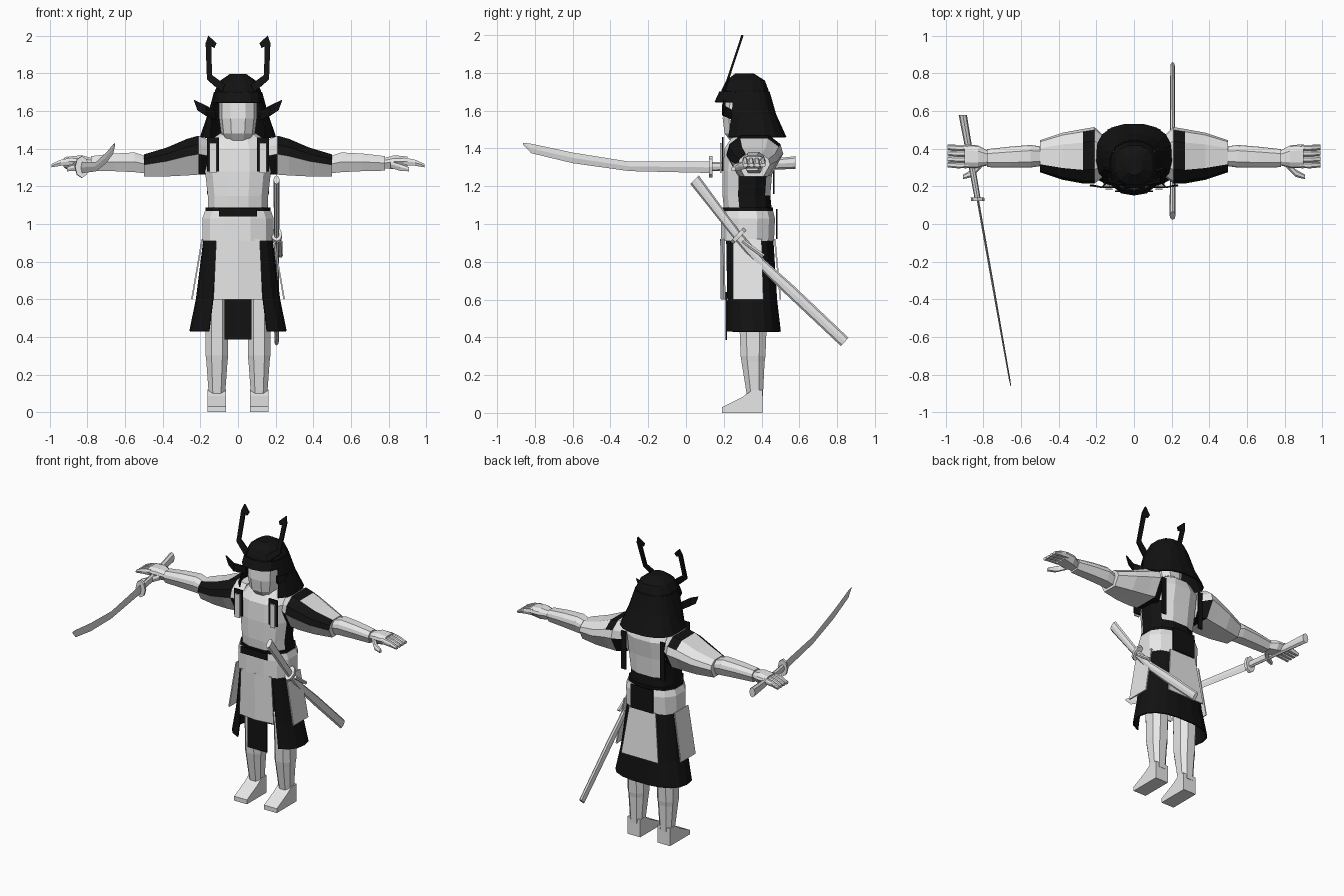
import bpy, bmesh, math
from mathutils import Vector

cube = bpy.data.objects.get("Cube")
if cube:
    bpy.data.objects.remove(cube, do_unlink=True)


def material(name, value):
    m = bpy.data.materials.new(name)
    m.use_nodes = True
    colour = (value, value, value, 1)
    m.diffuse_color = colour
    m.node_tree.nodes["Principled BSDF"].inputs["Base Color"].default_value = colour
    return m


PALE = material("pale grey", 0.8)
BLACK = material("black", 0.006)


def finish(name, bm, mats, mirror, thick=0):
    bmesh.ops.recalc_face_normals(bm, faces=bm.faces)
    mesh = bpy.data.meshes.new(name)
    bm.to_mesh(mesh)
    bm.free()
    for m in mats:
        mesh.materials.append(m)
    ob = bpy.data.objects.new(name, mesh)
    bpy.context.scene.collection.objects.link(ob)
    if thick:
        solid = ob.modifiers.new("thickness", "SOLIDIFY")
        solid.thickness = thick
        solid.offset = 0
    if mirror:
        ob.modifiers.new("mirror", "MIRROR")
    return ob


def loft(name, rows, mats=(PALE,), rule=None, closed=True, mirror=False):
    """Bridge rows of points: a capped solid, or a thin open sheet."""
    bm = bmesh.new()
    rings = [[bm.verts.new(p) for p in row] for row in rows]
    n = len(rings[0])
    for a, b in zip(rings, rings[1:]):
        for i in range(n if closed else n - 1):
            j = (i + 1) % n
            bm.faces.new((a[i], a[j], b[j], b[i]))
    if closed:
        bm.faces.new(rings[0])
        bm.faces.new(rings[-1])
    if rule:
        for f in bm.faces:
            f.material_index = int(rule(f.calc_center_median()))
    return finish(name, bm, mats, mirror, 0 if closed else 0.008)


def arc(z, rx, front, back, n, a, b, cx=0):
    """Points on a squarish oval; the angle is measured from the front."""
    pts = []
    for i in range(n):
        t = math.radians(a + (b - a) * i / (n - 1))
        s, c = (math.copysign(abs(v) ** 0.8, v) for v in (math.sin(t), math.cos(t)))
        pts.append((cx + rx * s, (front + back) / 2 - (back - front) / 2 * c, z))
    return pts


def oval(z, rx, front, back, n=12, cx=0):
    step = 360 / n
    return arc(z, rx, front, back, n, step / 2, 360 - step / 2, cx)


def rod(name, rows, up=(0, 0, 1), n=8, mats=(PALE,), mirror=False):
    """Oval rod; each row is x, y, z, half height along up, half width in x."""
    up = Vector(up).normalized()
    rings = []
    for x, y, z, h, w in rows:
        turn = [2 * math.pi * i / n for i in range(n)]
        rings.append([Vector((x + w * math.cos(t), y, z)) + up * h * math.sin(t) for t in turn])
    return loft(name, rings, mats, mirror=mirror)


def panel(name, top, bottom, mat, mirror=False):
    return loft(name, (top, bottom), (mat,), closed=False, mirror=mirror)


def flat(name, x0, x1, z0, z1, y, mat, mirror=False):
    return panel(name, [(x0, y, z1), (x1, y, z1)], [(x0, y, z0), (x1, y, z0)], mat, mirror)


# Torso with dark sides and lower back
def torso_dark(c):
    low_back = c.z < 1.16 and c.y > 0.27
    flank = abs(c.x) > 0.13 and 0.28 < c.y < 0.42 and c.z < 1.27
    return low_back or flank


loft("torso", [oval(*r) for r in (
    (1.05, .165, .2, .46), (1.15, .165, .19, .45), (1.28, .18, .19, .46),
    (1.4, .18, .2, .48), (1.46, .13, .24, .46), (1.5, .07, .27, .41))],
    (PALE, BLACK), torso_dark)
flat("chest_strap", .1, .165, 1.28, 1.46, .195, BLACK, True)
flat("strap_tab", .115, .152, 1.27, 1.43, .185, PALE, True)
flat("back_strap", .13, .165, 1.16, 1.42, .465, BLACK, True)

# Belt, cord and rear knot
loft("belt", [oval(*r) for r in ((.91, .195, .18, .47), (1.03, .195, .18, .475), (1.07, .18, .185, .465))])
loft("belt_cord", [oval(z, .178, .186, .465) for z in (1.06, 1.088)], (BLACK,))
flat("front_cord", -.1, .1, 1.04, 1.085, .175, BLACK)
flat("rear_knot", -.085, .085, .92, 1.08, .48, BLACK)

# Skirt, open at the front, with hanging panels
loft("skirt", [arc(z, rx, f, b, 16, 32, 328) for z, rx, f, b in (
    (.92, .18, .2, .46), (.6, .22, .205, .48), (.43, .255, .2, .5))], (BLACK,), closed=False)
panel("front_apron", [(-.115, .2, .92), (0, .185, .92), (.115, .2, .92)],
      [(-.13, .205, .6), (0, .188, .6), (.13, .205, .6)], PALE)
panel("rear_apron", [(-.1, .47, .92), (.1, .47, .92)], [(-.14, .5, .6), (.14, .5, .6)], PALE)
panel("side_apron", [(.19, .25, .92), (.19, .4, .92)], [(.245, .25, .6), (.245, .41, .6)], PALE, True)
flat("loin_cloth", -.072, .072, .385, .64, .212, BLACK)

# Legs and feet
loft("leg", [oval(z, rx, f, b, 8, .112) for z, rx, f, b in (
    (.62, .065, .27, .43), (.42, .064, .28, .43), (.3, .064, .285, .425),
    (.27, .06, .29, .42), (.09, .046, .32, .41))], mirror=True)
foot = ((.19, 0), (.19, .03), (.3, .085), (.35, .12), (.405, .12), (.405, 0))
loft("foot", [[(x, y, z) for y, z in foot] for x in (.065, .162)], mirror=True)

# Arms: faceted sections along x
SECTION = ((-1, .1), (-.9, .55), (-.5, .95), (.5, .95), (.9, .55), (1, .1), (.6, -.85), (-.6, -.85))


def limb(name, rows, mats=(PALE,), rule=None):
    rings = [[(x, y + ry * u, z + rz * v) for u, v in SECTION] for x, y, z, ry, rz in rows]
    return loft(name, rings, mats, rule, mirror=True)


def sleeve_dark(c):
    top_band = .2 < c.x < .27 and c.z > 1.38 and c.y < .47
    front_band = c.x > .2 and c.y < .3 and c.z > 1.32
    under = c.x < .2 and c.z < 1.34
    return top_band or front_band or under


limb("sleeve", ((.15, .36, 1.35, .1, .1), (.21, .365, 1.36, .15, .115), (.27, .36, 1.35, .145, .108),
                (.38, .36, 1.325, .125, .085), (.5, .36, 1.308, .085, .065)),
     (PALE, BLACK), sleeve_dark)
limb("forearm", ((.48, .36, 1.31, .05, .05), (.55, .36, 1.325, .06, .058),
                 (.66, .355, 1.325, .056, .052), (.78, .35, 1.32, .048, .043)))
limb("palm", ((.77, .35, 1.32, .036, .03), (.83, .358, 1.327, .06, .04), (.9, .36, 1.33, .064, .03)))
for i in range(4):
    y = .312 + .031 * i
    limb("finger", ((.88, y, 1.332, .015, .022), (.94, y, 1.325, .016, .018), (.99, y + .003, 1.31, .014, .01)))
limb("thumb", ((.81, .32, 1.315, .022, .02), (.86, .27, 1.3, .02, .02), (.91, .25, 1.29, .012, .012)))

# Head and helmet
loft("head", [oval(z, rx, f, b, 10) for z, rx, f, b in (
    (1.43, .06, .24, .38), (1.48, .09, .2, .4), (1.56, .1, .19, .4), (1.67, .1, .2, .4))])
loft("helmet_dome", [oval(*r) for r in (
    (1.65, .125, .185, .44), (1.71, .125, .185, .44), (1.76, .1, .21, .42), (1.797, .045, .26, .36))], (BLACK,))
loft("helmet_brim", [arc(z, rx, f, .44, 7, -75, 75) for z, rx, f in (
    (1.7, .126, .18), (1.645, .13, .155))], (BLACK,), closed=False)
loft("neck_guard", [arc(z, rx, f, b, 14, a, 360 - a) for z, rx, f, b, a in (
    (1.7, .125, .185, .44, 68), (1.58, .158, .19, .475, 56), (1.46, .2, .19, .53, 42))],
    (BLACK,), closed=False)
panel("helmet_wing", [(.12, .25, 1.6), (.17, .195, 1.63), (.235, .205, 1.66)],
      [(.12, .25, 1.55), (.17, .195, 1.575), (.215, .205, 1.605)], BLACK, True)

# Antler crest, leaning back
bm = bmesh.new()
crest = ((.085, 1.7), (.165, 1.77), (.172, 1.96), (.158, 2), (.115, 1.96),
         (.125, 1.938), (.142, 1.945), (.138, 1.79), (.07, 1.74))
bm.faces.new([bm.verts.new((x, .2 + (z - 1.7) * .33, z)) for x, z in crest])
finish("antler", bm, (BLACK,), True, 0.012)


# Drawn sword in the right hand
def on_sword(rows):
    return [((y - .58) * -.177 - .91, y, z, h, w) for y, z, h, w in rows]


rod("sword_blade", on_sword(((.13, 1.3, .03, .006), (-.3, 1.305, .025, .006), (-.6, 1.35, .028, .005),
                             (-.82, 1.4, .025, .004), (-.862, 1.425, .005, .002))), n=4)
rod("sword_handle", on_sword(((.58, 1.325, .034, .022), (.35, 1.31, .024, .018), (.13, 1.303, .024, .016))))
rod("sword_guard", on_sword(((.14, 1.303, .058, .036), (.122, 1.303, .058, .036))))

# Sheathed sword at the left hip
tilt = (0, .7, .72)
rod("hip_handle", [(.205, .045, 1.235, .032, .016), (.205, .27, .94, .024, .014)], tilt)
rod("hip_guard", [(.205, .27, .945, .05, .03), (.205, .285, .93, .05, .03)], tilt)
rod("scabbard", [(.205, .275, .935, .024, .014), (.205, .4, .79, .026, .014),
                 (.205, .55, .65, .031, .014), (.205, .84, .376, .03, .012)], tilt)
rod("scabbard_cord", [(.222, .3, .91, .012, .014), (.226, .41, .83, .012, .012)], tilt, 6)
